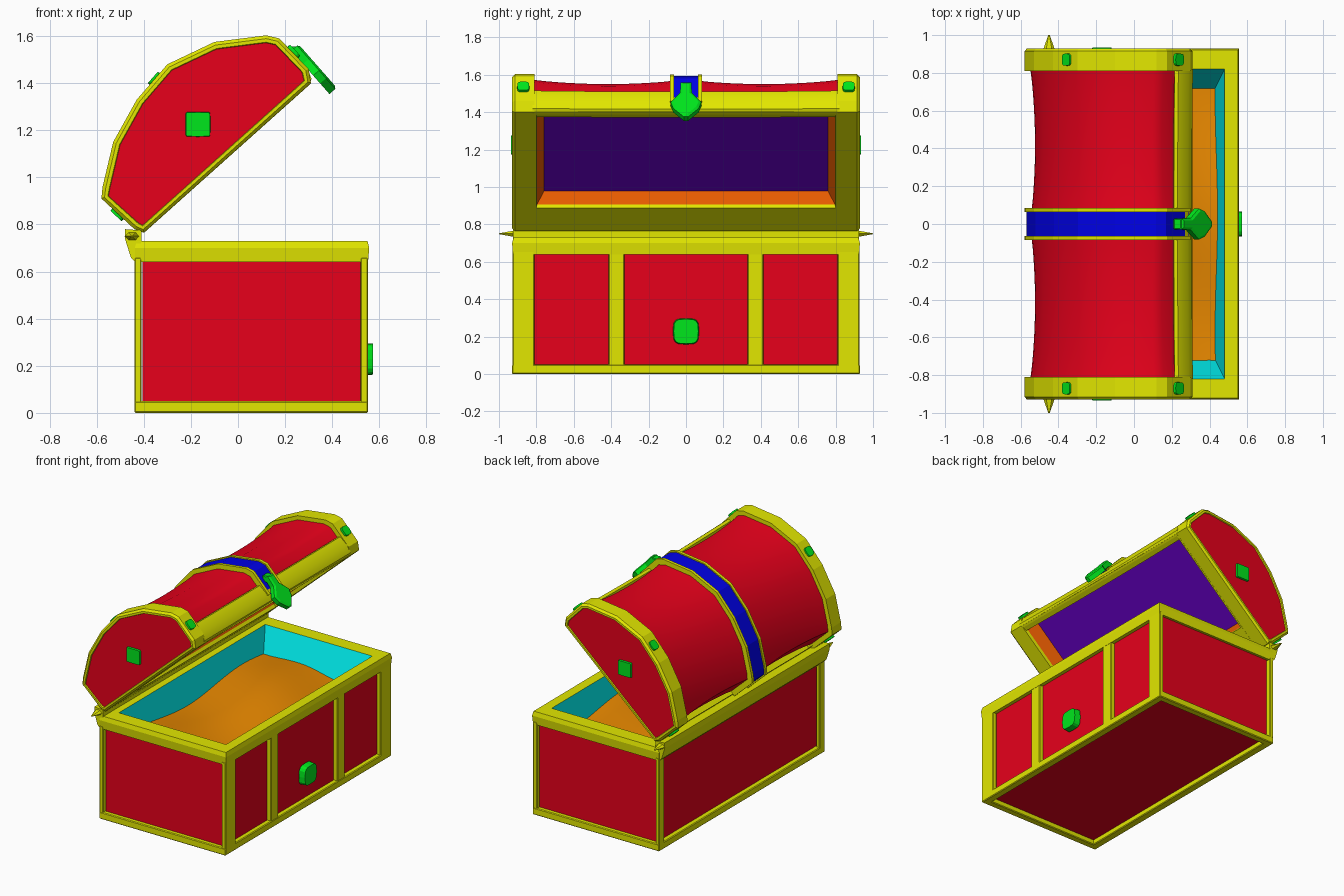
import bpy, bmesh, math
from mathutils import Vector, Matrix

if "Cube" in bpy.data.objects:
    bpy.data.objects.remove(bpy.data.objects["Cube"])

def material(name, rgb):
    m = bpy.data.materials.new(name)
    m.diffuse_color = (*rgb, 1)
    m.use_nodes = True
    m.node_tree.nodes["Principled BSDF"].inputs["Base Color"].default_value = m.diffuse_color
    return m

RED = material("red", (0.80, 0.0, 0.011))
YELLOW = material("yellow", (0.82, 0.86, 0.0))
BLUE = material("blue", (0.0, 0.0, 0.80))
GREEN = material("green", (0.0, 0.82, 0.012))
CYAN = material("cyan", (0.0, 0.85, 0.85))
GOLD = material("gold_orange", (0.85, 0.26, 0.0))
ORANGE = material("deep_orange", (0.80, 0.105, 0.0))
PURPLE = material("purple", (0.14, 0.0, 0.60))

def finish(name, bm, mats, smooth=0, bevel=0, recalc=True):
    if recalc:
        bmesh.ops.recalc_face_normals(bm, faces=bm.faces)
    me = bpy.data.meshes.new(name)
    bm.to_mesh(me)
    bm.free()
    for m in mats:
        me.materials.append(m)
    if smooth:
        me.shade_smooth()
        me.set_sharp_from_angle(angle=math.radians(smooth))
    ob = bpy.data.objects.new(name, me)
    bpy.context.collection.objects.link(ob)
    if bevel:
        mod = ob.modifiers.new("bevel", 'BEVEL')
        mod.width, mod.segments = bevel, 1
    return ob

def box(name, x, y, z, mat, bevel=0.005):
    bm = bmesh.new()
    size = (x[1] - x[0], y[1] - y[0], z[1] - z[0])
    mid = Vector((x[0] + x[1], y[0] + y[1], z[0] + z[1])) / 2
    bmesh.ops.create_cube(bm, size=1, matrix=Matrix.Translation(mid) @ Matrix.Diagonal((*size, 1)))
    return finish(name, bm, [mat], bevel=bevel)

def loft(name, rects, mats, seg_mats, cap_mat=None, bottom=False, frame=Matrix()):
    """Joins rectangular loops (x0, x1, half y, z)."""
    bm = bmesh.new()
    loops = [[bm.verts.new(frame @ Vector(p)) for p in
              ((a, -h, z), (b, -h, z), (b, h, z), (a, h, z))] for a, b, h, z in rects]
    for lo, hi, mi in zip(loops, loops[1:], seg_mats):
        for i in range(4):
            j = (i + 1) % 4
            bm.faces.new((lo[i], lo[j], hi[j], hi[i])).material_index = mi
    if cap_mat is not None:
        bm.faces.new(loops[-1]).material_index = cap_mat
    if bottom:
        bm.faces.new(loops[0][::-1])
    return finish(name, bm, mats, recalc=False)

CENTRE = Vector((-0.08, 1.13))

def scaled(p, s):
    return CENTRE + (Vector(p) - CENTRE) * s

def sweep(name, pts, stations, mat, closed=True, smooth=0, bevel=0):
    """Runs an x-z profile along y through (y, scale) stations."""
    bm = bmesh.new()
    loops = []
    for y, s in stations:
        row = [scaled(p, s) for p in pts]
        loops.append([bm.verts.new((q.x, y, q.y)) for q in row])
    n = len(pts)
    for a, b in zip(loops, loops[1:]):
        for i in range(n if closed else n - 1):
            j = (i + 1) % n
            bm.faces.new((a[i], a[j], b[j], b[i]))
    if closed:
        bm.faces.new(loops[0])
        bm.faces.new(loops[-1][::-1])
    return finish(name, bm, [mat], smooth, bevel)

def gem(name, loc, normal, r, depth, square=0.55, sides=16, turn=0):
    """Rounded-square stone with a stepped face; normal points outwards."""
    bm = bmesh.new()
    ring = []
    for i in range(sides):
        a = 2 * math.pi * i / sides + turn
        c, s = math.cos(a), math.sin(a)
        ring.append((math.copysign(abs(c) ** square, c) * r, math.copysign(abs(s) ** square, s) * r))
    lo, hi = [[bm.verts.new((x * k, y * k, z)) for x, y in ring]
              for k, z in ((1, -depth / 2), (0.94, depth / 2))]
    for i in range(sides):
        j = (i + 1) % sides
        bm.faces.new((lo[i], lo[j], hi[j], hi[i]))
    bm.faces.new(lo[::-1])
    top = bm.faces.new(hi)
    bmesh.ops.inset_individual(bm, faces=[top], thickness=r * 0.2, depth=depth * 0.15)
    rot = Vector(normal).to_track_quat('Z', 'Y').to_matrix().to_4x4()
    bm.transform(Matrix.Translation(loc) @ rot)
    return finish(name, bm, [GREEN])

# Lower box: recessed red panels, yellow rim, cyan inner walls
loft("box_panels", [(-0.405, 0.52, 0.9, 0.035), (-0.405, 0.52, 0.9, 0.67)],
     [RED], [0], bottom=True)
loft("box_rim", [(-0.405, 0.52, 0.90, 0.645), (-0.438, 0.552, 0.925, 0.64),
                 (-0.438, 0.557, 0.93, 0.70), (-0.43, 0.55, 0.922, 0.73),
                 (-0.36, 0.48, 0.82, 0.73), (-0.29, 0.415, 0.69, 0.48)],
     [YELLOW, CYAN], [0, 0, 0, 0, 1], cap_mat=1)

# Bottom beams and upright posts
for s in (-1, 1):
    ys = sorted((s * 0.88, s * 0.93))
    box("bottom_side_beam", (-0.44, 0.552), ys, (0, 0.05), YELLOW)
    box("front_corner_post", (0.52, 0.553), sorted((s * 0.81, s * 0.928)), (0, 0.66), YELLOW)
    box("back_corner_post", (-0.44, -0.41), sorted((s * 0.87, s * 0.928)), (0, 0.66), YELLOW)
    box("front_post", (0.51, 0.55), sorted((s * 0.33, s * 0.415)), (0.02, 0.66), YELLOW)
box("bottom_front_beam", (0.50, 0.553), (-0.93, 0.93), (0, 0.05), YELLOW)
box("bottom_back_beam", (-0.44, -0.385), (-0.93, 0.93), (0, 0.05), YELLOW)

# Wavy treasure surface
bm = bmesh.new()
bmesh.ops.create_grid(bm, x_segments=16, y_segments=28, size=1)
for v in bm.verts:
    v.co = (0.06 + v.co.x * 0.385, v.co.y * 0.745, 0)
    v.co.z = 0.57 + 0.025 * math.sin(5 * v.co.y + 3 * v.co.x) + 0.015 * math.cos(9 * v.co.x)
finish("treasure", bm, [GOLD], smooth=60)

# Hinge rail with a spike at each end
sweep("hinge_rail", [(-0.48, 0.78), (-0.41, 0.775), (-0.41, 0.73), (-0.435, 0.64),
                     (-0.455, 0.66), (-0.48, 0.74)], [(-0.925, 1), (0.925, 1)], YELLOW)
for s in (-1, 1):
    bm = bmesh.new()
    rot = Vector((0, s, 0)).to_track_quat('Z', 'X').to_matrix().to_4x4()
    bmesh.ops.create_cone(bm, cap_ends=True, segments=6, radius1=0.032, radius2=0.004, depth=0.08)
    bm.transform(Matrix.Translation((-0.45, s * 0.96, 0.75)) @ Matrix.Diagonal((1, 1, 0.6, 1)) @ rot)
    finish("hinge_spike", bm, [YELLOW])

# Lid end caps: yellow bands with inset red panels
ARC = [(-0.44, 0.78), (-0.58, 0.91), (-0.575, 0.96), (-0.53, 1.15), (-0.43, 1.33), (-0.30, 1.48),
       (-0.10, 1.575), (0.12, 1.603), (0.175, 1.59), (0.30, 1.46)]
OUTLINE = ARC + [(0.31, 1.40), (-0.40, 0.765)]
for s in (-1, 1):
    bm = bmesh.new()
    a, b = [[bm.verts.new((x, s * y, z)) for x, z in OUTLINE] for y in (0.81, 0.915)]
    n = len(OUTLINE)
    for i in range(n):
        bm.faces.new((a[i], a[(i + 1) % n], b[(i + 1) % n], b[i]))
    bm.faces.new(a)
    end = bm.faces.new(b)
    bmesh.ops.recalc_face_normals(bm, faces=bm.faces)
    for thick, depth in ((0.014, 0.014), (0.015, 0), (0.003, -0.008)):
        bmesh.ops.inset_individual(bm, faces=[end], thickness=thick, depth=depth)
    end.material_index = 1
    finish("lid_end", bm, [YELLOW, RED])

# Red barrel, sagging between the bands
for s in (-1, 1):
    rows = [(s * (0.07 + 0.74 * i / 12),
             0.925 + 0.01 * i / 12 - 0.042 * math.sin(math.pi * i / 12) ** 0.8)
            for i in range(13)]
    sweep("lid_barrel", ARC, rows, RED, closed=False, smooth=50)

# Yellow front lip of the lid
LIP = [(0.212, 1.47), (0.215, 1.507), (0.235, 1.515), (0.29, 1.47), (0.312, 1.42),
       (0.305, 1.395), (0.27, 1.375), (0.22, 1.42)]
sweep("lid_lip", LIP, [(-0.82 + 1.64 * i / 12, 0.985 + 0.015 * abs(i / 6 - 1) ** 2)
                       for i in range(13)], YELLOW, smooth=30)

# Centre strap: blue strip between yellow rails
def strap(name, outer, y0, y1, mat):
    ring = [scaled(p, outer) for p in ARC] + [scaled(p, 0.87) for p in reversed(ARC)]
    sweep(name, ring, [(y0, 1), (y1, 1)], mat)
strap("strap", 0.98, -0.065, 0.065, BLUE)
for s in (-1, 1):
    strap("strap_rail", 0.998, *sorted((s * 0.063, s * 0.085)), YELLOW)

# Underside rim and lining of the lid
d = Vector((0.71, 0, 0.635)).normalized()
up = Vector((d.z, 0, -d.x))
frame = Matrix((d, (0, -1, 0), up)).transposed().to_4x4()
frame.translation = (-0.40, 0, 0.765)
loft("lid_lining", [(0, 0.95, 0.812, -0.04), (0, 0.95, 0.812, 0.001), (0.185, 0.935, 0.80, 0.001),
                    (0.187, 0.933, 0.797, -0.022), (0.21, 0.90, 0.758, -0.10)],
     [YELLOW, ORANGE, PURPLE], [0, 0, 0, 1], cap_mat=2, frame=frame)

# Gems on bands, lid ends and box front
for s in (-1, 1):
    for x, z, nx, nz in ((-0.35, 1.415, -0.75, 0.66), (0.232, 1.53, 0.72, 0.69),
                         (-0.508, 0.847, -0.68, -0.73)):
        gem("band_gem", (x, s * 0.87, z), (nx, 0, nz), 0.034, 0.03)
    gem("end_gem", (-0.17, s * 0.923, 1.225), (0, s, 0), 0.054, 0.024, square=0.15)
gem("front_gem", (0.55, 0, 0.228), (1, 0, 0), 0.07, 0.045)

# Arrow-shaped clasp hanging from the strap
bm = bmesh.new()
along, out = Vector((0.66, 0, -0.75)), Vector((0.75, 0, 0.66))
half = [(0.028, 0.01), (0.032, 0.085), (0.082, 0.15), (0.068, 0.195), (0.012, 0.255)]
shape = half + [(-w, t) for w, t in reversed(half)]
face = bm.faces.new([bm.verts.new(Vector((0.22, 0, 1.545)) + along * t + Vector((0, w, 0)))
                     for w, t in shape])
ext = bmesh.ops.extrude_face_region(bm, geom=[face])
top = [g for g in ext["geom"] if isinstance(g, bmesh.types.BMFace)]
bmesh.ops.translate(bm, verts=top[0].verts, vec=out * 0.033)
bmesh.ops.recalc_face_normals(bm, faces=bm.faces)
bmesh.ops.inset_individual(bm, faces=top, thickness=0.014, depth=0.008)
finish("clasp", bm, [GREEN])
box("clasp_mount", (0.21, 0.255), (-0.028, 0.028), (1.51, 1.555), GREEN)
